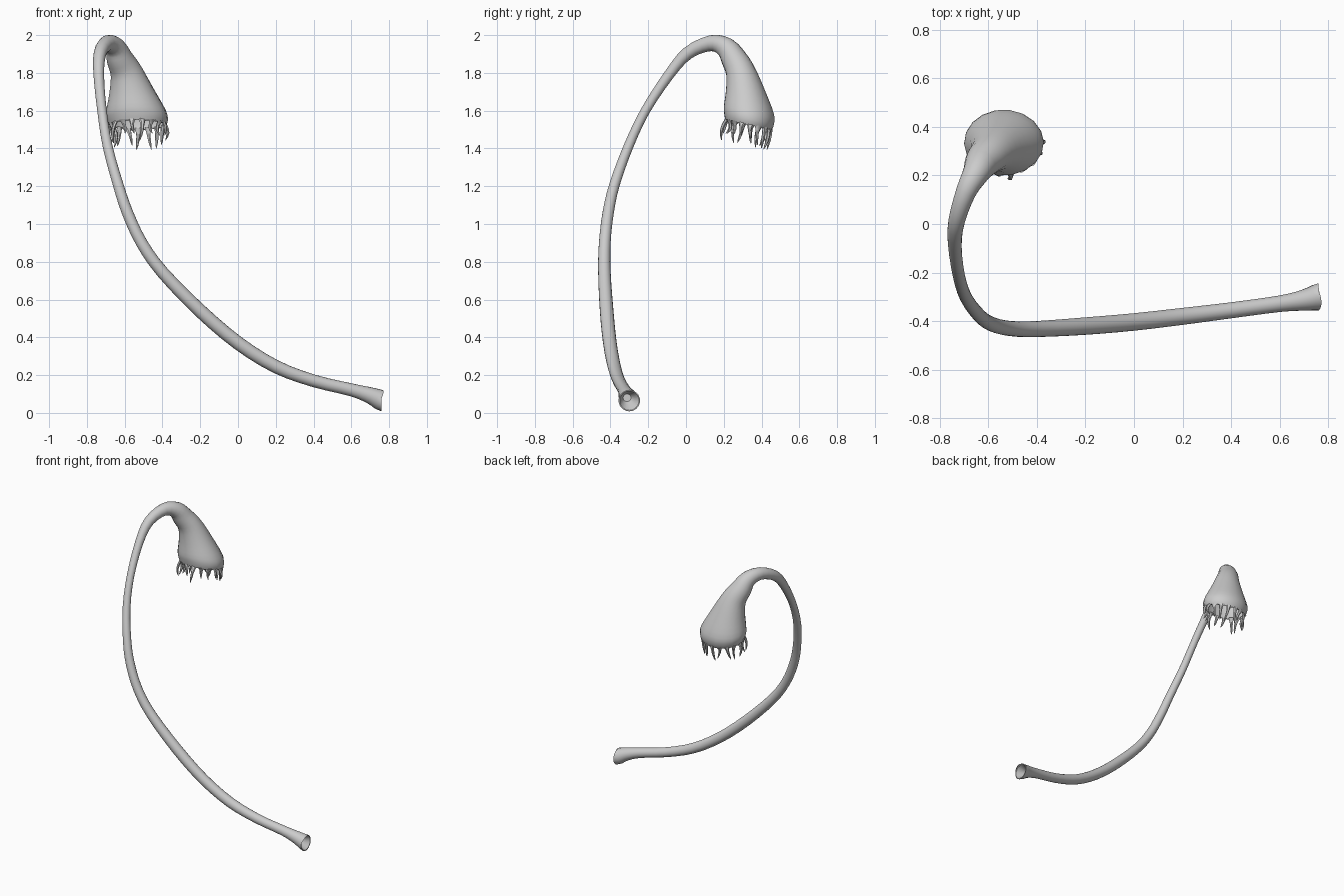
import bpy, bmesh, math, random
from mathutils import Vector

if "Cube" in bpy.data.objects:
    bpy.data.objects.remove(bpy.data.objects["Cube"])

random.seed(4)
SIDES = 18
MOUTH = Vector((0.0, -0.2, -1)).normalized()

# Centreline keys: x, y, z, radius
STEM = [(.76, -.30, .065, .057), (.70, -.313, .092, .044), (.60, -.328, .122, .034),
        (.40, -.355, .17, .033), (.20, -.38, .245, .035), (0, -.403, .37, .036),
        (-.20, -.42, .54, .036), (-.40, -.432, .745, .033), (-.51, -.43, .90, .031),
        (-.585, -.412, 1.06, .030), (-.635, -.378, 1.21, .028), (-.69, -.305, 1.41, .026),
        (-.72, -.215, 1.60, .025), (-.737, -.09, 1.79, .028), (-.73, .01, 1.905, .034),
        (-.692, .13, 1.957, .042)]
BELL = [(-.65, .21, 1.935, .055), (-.625, .255, 1.875, .070), (-.588, .293, 1.80, .084),
        (-.562, .317, 1.70, .113), (-.541, .333, 1.60, .146), (-.533, .334, 1.555, .148),
        (-.531, .331, 1.525, .139)]


def spline(keys, steps):
    """Catmull-Rom through position and radius."""
    out = []
    k = [Vector(p) for p in keys]
    for i in range(len(k) - 1):
        a, b, c, d = k[max(i - 1, 0)], k[i], k[i + 1], k[min(i + 2, len(k) - 1)]
        for s in range(steps):
            t = s / steps
            out.append(.5 * (2 * b + (c - a) * t + (2 * a - 5 * b + 4 * c - d) * t * t
                             + (3 * b - a - 3 * c + d) * t ** 3))
    return out + [k[-1]]


def sweep_rings(path, bell_start):
    """Rings perpendicular to the path, easing to the mouth plane in the bell."""
    n, rings, up = len(path), [], Vector((0, 0, 1))
    for i, p in enumerate(path):
        t = (path[min(i + 1, n - 1)] - path[max(i - 1, 0)]).to_3d().normalized()
        f = max(0, (i - bell_start) / (n - 1 - bell_start))
        f = f * f * (3 - 2 * f)
        t = t.lerp(MOUTH, f).normalized()
        if i == 0:
            t = Vector((-1, 0, 0))
        up = (up - t * up.dot(t)).normalized()
        side = t.cross(up)
        ring = []
        for j in range(SIDES):
            a = 2 * math.pi * j / SIDES
            o = (up * math.cos(a) + side * math.sin(a)) * p[3]
            o.x *= 1 + .1 * f
            o.y *= 1 - .09 * f
            ring.append(p.to_3d() + o)
        rings.append(ring)
    return rings


def scaled(ring, s, shift=Vector()):
    c = sum(ring, Vector()) / len(ring)
    return [c + (v - c) * s + shift for v in ring]


def loft(name, rings, cap=True):
    bm = bmesh.new()
    vs = [[bm.verts.new(v) for v in r] for r in rings]
    m = len(rings[0])
    for a, b in zip(vs, vs[1:]):
        for j in range(m):
            bm.faces.new((a[j], a[(j + 1) % m], b[(j + 1) % m], b[j]))
    if cap:
        bm.faces.new(vs[0][::-1])
        bm.faces.new(vs[-1])
    bmesh.ops.recalc_face_normals(bm, faces=bm.faces)
    me = bpy.data.meshes.new(name)
    bm.to_mesh(me)
    bm.free()
    ob = bpy.data.objects.new(name, me)
    bpy.context.collection.objects.link(ob)
    bpy.context.view_layer.objects.active = ob
    ob.select_set(True)
    bpy.ops.object.shade_smooth_by_angle(angle=math.radians(45))
    ob.select_set(False)
    return ob


# Stem and bell as one tapering tube, with a socket at the foot and a hollow bell
STEPS = 3
path = spline(STEM + BELL, STEPS)
rings = sweep_rings(path, (len(STEM) - 1) * STEPS)
socket = [scaled(rings[0], .36, Vector((-.06, -.012, .015))), scaled(rings[0], .9)]
hollow = [scaled(r, .93) for r in reversed(rings[-4 * STEPS:])]
loft("stem_and_bell", socket + rings + hollow)

# Curved, pointed fringe hanging from the rim
rim = scaled(rings[-1], .965)
centre = sum(rim, Vector()) / SIDES
COUNT = 17
for i in range(COUNT):
    u = i * SIDES / COUNT
    j, f = int(u), u % 1
    base = rim[j % SIDES].lerp(rim[(j + 1) % SIDES], f)
    out = (base - centre).normalized()
    tang = MOUTH.cross(out)
    length = random.uniform(.06, .115)
    bend, sway = random.uniform(-.02, .022), random.uniform(-.025, .025)
    tooth = []
    for t, r in ((-.08, .023), (.1, .014), (.3, .010), (.55, .0085), (.8, .006), (1, .0015)):
        c = (base + MOUTH * length * t + out * bend * math.sin(t * 3)
             + tang * sway * t * t)
        tooth.append([c + tang * r * math.cos(k * math.pi / 3)
                      + out * min(r, .010) * math.sin(k * math.pi / 3) for k in range(6)])
    loft(f"fringe_{i + 1}", tooth)
